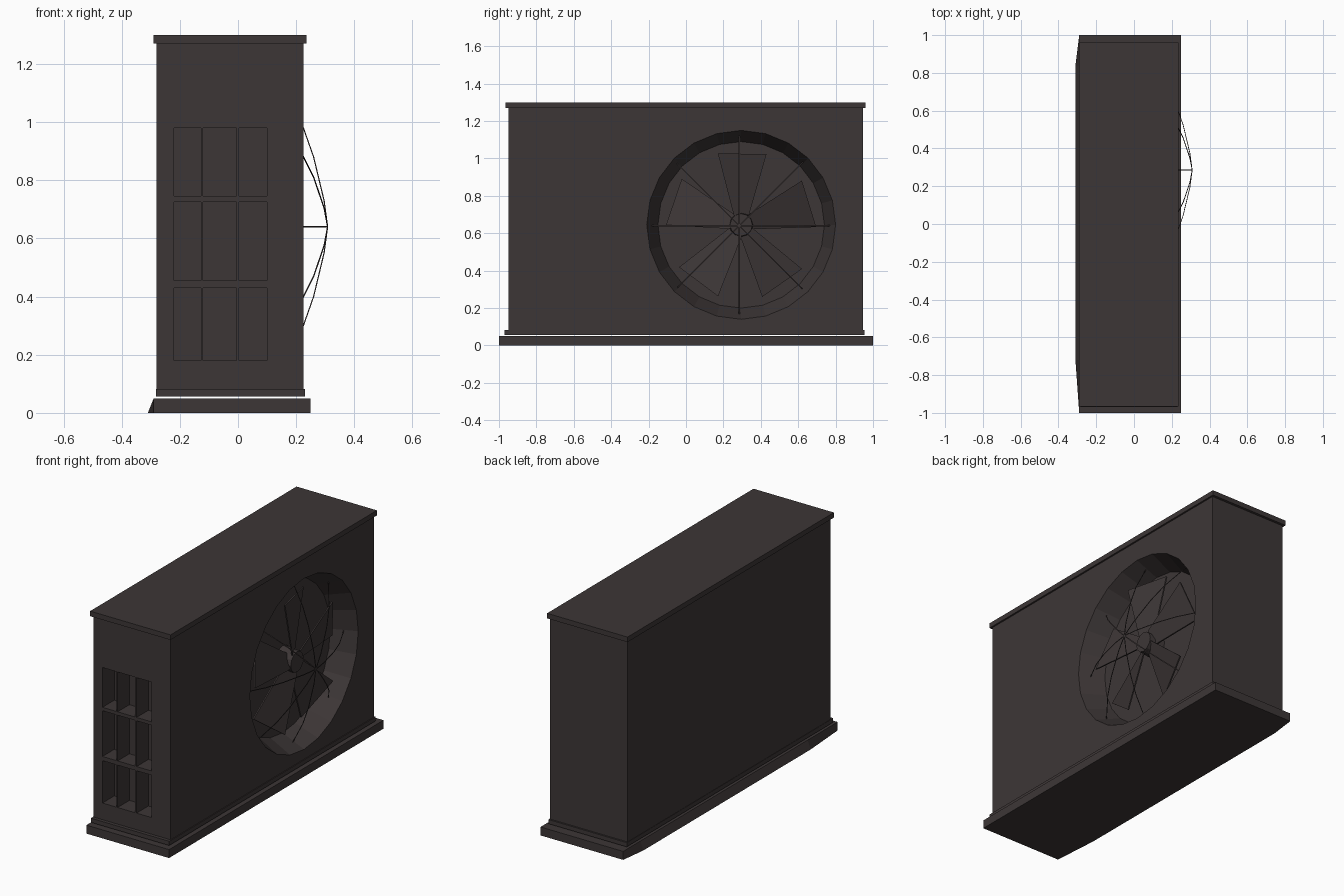
import bpy, bmesh, math
from mathutils import Matrix, Vector

if "Cube" in bpy.data.objects:
    bpy.data.objects.remove(bpy.data.objects["Cube"])

casing = bpy.data.materials.new("dark casing")
casing.diffuse_color = (0.046, 0.037, 0.037, 1)
casing.use_nodes = True
casing.node_tree.nodes["Principled BSDF"].inputs["Base Color"].default_value = casing.diffuse_color

FAN_Y, FAN_Z, FAN_R = 0.295, 0.645, 0.505
SIDE = 0.225


def finish(name, bm):
    bmesh.ops.recalc_face_normals(bm, faces=bm.faces)
    me = bpy.data.meshes.new(name)
    bm.to_mesh(me)
    bm.free()
    me.materials.append(casing)
    ob = bpy.data.objects.new(name, me)
    bpy.context.collection.objects.link(ob)
    return ob


def add_box(bm, x0, x1, y0, y1, z0, z1):
    m = Matrix.Translation(((x0 + x1) / 2, (y0 + y1) / 2, (z0 + z1) / 2))
    m = m @ Matrix.Diagonal((x1 - x0, y1 - y0, z1 - z0, 1))
    bmesh.ops.create_cube(bm, size=1, matrix=m)


def box(name, *dims):
    bm = bmesh.new()
    add_box(bm, *dims)
    return finish(name, bm)


def disc(bm, x0, x1, r0, r1, sides):
    # Cone along x, centred on the fan axis
    m = Matrix.Translation(((x0 + x1) / 2, FAN_Y, FAN_Z)) @ Matrix.Rotation(math.pi / 2, 4, 'Y')
    bmesh.ops.create_cone(bm, cap_ends=True, segments=sides, radius1=r0,
                          radius2=r1, depth=x1 - x0, matrix=m)


def cut(target, cutter):
    cutter.hide_render = True
    mod = target.modifiers.new("cut", 'BOOLEAN')
    mod.operation, mod.solver, mod.object = 'DIFFERENCE', 'EXACT', cutter
    bpy.context.view_layer.objects.active = target
    bpy.ops.object.modifier_apply(modifier=mod.name)
    bpy.data.objects.remove(cutter)


# Base plinth, its left side flaring out at the bottom
bm = bmesh.new()
low = [(0.25, -1), (0.25, 1), (-0.29, 1), (-0.31, 0.84), (-0.31, -0.72), (-0.29, -1)]
bottom = [bm.verts.new((x, y, 0)) for x, y in low]
top = [bm.verts.new((max(x, -0.29), y, 0.05)) for x, y in low]
bm.faces.new(bottom)
bm.faces.new(top)
for i in range(6):
    j = (i + 1) % 6
    bm.faces.new((bottom[i], bottom[j], top[j], top[i]))
finish("base_plinth", bm)

# Skirting and lid
box("skirting", -0.282, 0.23, -0.97, 0.955, 0.057, 0.082)
box("lid", -0.29, 0.235, -0.965, 0.96, 1.27, 1.30)

# Main body with a round fan well and a grid of window recesses
body = box("body", -0.28, SIDE, -0.95, 0.945, 0.06, 1.28)
bm = bmesh.new()
slope = 0.06 / 0.14
disc(bm, SIDE - 0.14, SIDE + 0.02, FAN_R - 0.06, FAN_R + 0.02 * slope, 24)
cut(body, finish("fan_well_cutter", bm))
bm = bmesh.new()
for x0, x1 in ((-0.22, -0.127), (-0.121, -0.006), (0.003, 0.10)):
    for z0, z1 in ((0.18, 0.43), (0.455, 0.725), (0.745, 0.98)):
        add_box(bm, x0, x1, -1.0, -0.84, z0, z1)
cut(body, finish("window_cutter", bm))

# Pitched fan blades
bm = bmesh.new()
for k in range(5):
    turn = Matrix.Translation((0.15, FAN_Y, FAN_Z)) @ Matrix.Rotation(math.tau * k / 5 + 0.3, 4, 'X')
    pts = [(-0.02, 0.05, -0.04), (-0.03, 0.38, -0.13), (0.03, 0.38, 0.13), (0.02, 0.05, 0.04)]
    ring = [[bm.verts.new(turn @ Vector((x + dx, y, z))) for x, y, z in pts] for dx in (0, 0.008)]
    bm.faces.new(ring[0])
    bm.faces.new(ring[1])
    for i in range(4):
        j = (i + 1) % 4
        bm.faces.new((ring[0][i], ring[0][j], ring[1][j], ring[1][i]))
finish("fan_blades", bm)

# Fan hub
bm = bmesh.new()
disc(bm, 0.085, 0.18, 0.07, 0.06, 12)
finish("fan_hub", bm)

# Domed guard of eight thin spokes
bm = bmesh.new()
profile = [(0.15, 0.49), (0.225, 0.345), (0.262, 0.24), (0.298, 0.09), (0.31, 0.0)]
w = 0.003
for k in range(8):
    turn = Matrix.Translation((0, FAN_Y - 0.01, FAN_Z - 0.005)) @ Matrix.Rotation(math.tau * k / 8, 4, 'X')
    rows = [[bm.verts.new(turn @ Vector((x + dx, r, dz))) for dx, dz in ((0, -w), (0, w), (-0.004, 0))]
            for x, r in profile]
    for a, b in zip(rows, rows[1:]):
        for i in range(3):
            j = (i + 1) % 3
            bm.faces.new((a[i], a[j], b[j], b[i]))
    bm.faces.new(rows[0])
    bm.faces.new(rows[-1])
finish("fan_guard", bm)
